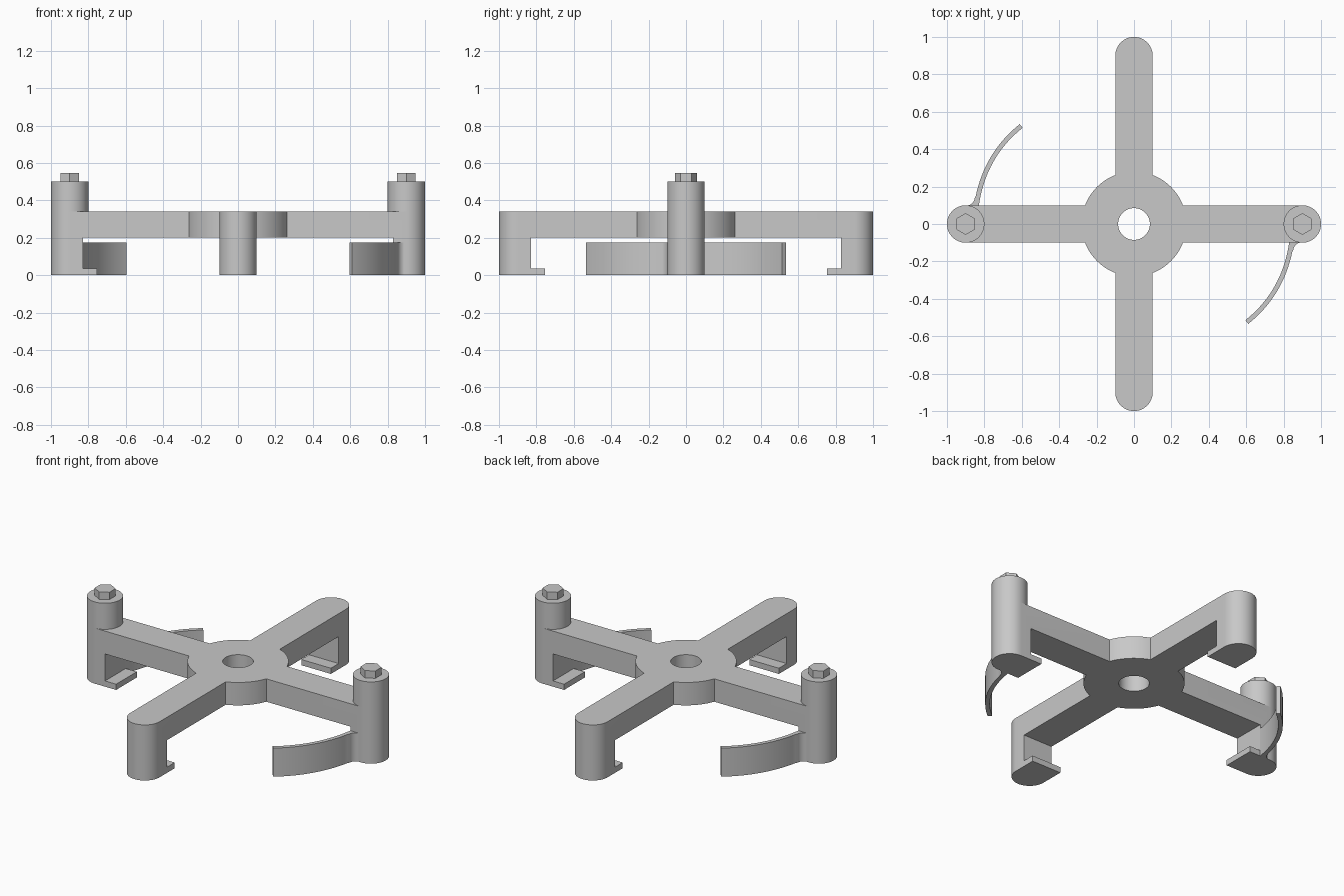
import bpy
import bmesh
from math import cos, sin, pi, asin
from mathutils import Vector, Matrix

cube = bpy.data.objects.get("Cube")
if cube:
    bpy.data.objects.remove(cube, do_unlink=True)

grey = bpy.data.materials.new("plain grey")
grey.use_nodes = True
colour = (0.58, 0.58, 0.58, 1)
grey.diffuse_color = colour
grey.node_tree.nodes["Principled BSDF"].inputs["Base Color"].default_value = colour

ARM_R = 0.1       # half width of an arm, radius of its round end
ARM_END = 0.9     # centre of the round end
HUB_R = 0.28
ARM_TOP = 0.34
ARM_UNDER = 0.2


def arc(centre, radius, start, end, steps):
    """Points along a circular arc."""
    return [Vector((centre[0] + radius * cos(start + (end - start) * i / steps),
                    centre[1] + radius * sin(start + (end - start) * i / steps)))
            for i in range(steps + 1)]


def prism(name, outline, low, high, smooth=True):
    """Extrude a closed plan outline between two heights."""
    bm = bmesh.new()
    face = bm.faces.new([bm.verts.new((p[0], p[1], low)) for p in outline])
    top = bmesh.ops.extrude_face_region(bm, geom=[face])["geom"]
    bmesh.ops.translate(bm, vec=(0, 0, high - low),
                        verts=[v for v in top if isinstance(v, bmesh.types.BMVert)])
    bmesh.ops.recalc_face_normals(bm, faces=bm.faces)
    mesh = bpy.data.meshes.new(name)
    bm.to_mesh(mesh)
    bm.free()
    mesh.materials.append(grey)
    obj = bpy.data.objects.new(name, mesh)
    bpy.context.collection.objects.link(obj)
    if smooth:
        shade(obj)
    return obj


def shade(obj):
    bpy.ops.object.select_all(action="DESELECT")
    obj.select_set(True)
    bpy.context.view_layer.objects.active = obj
    bpy.ops.object.shade_smooth_by_angle(angle=pi / 6)


def cut(obj, outline, low, high):
    """Remove a prism from an object."""
    cutter = prism("cutter", outline, low, high, smooth=False)
    cutter.hide_render = True
    mod = obj.modifiers.new("cut", "BOOLEAN")
    mod.operation = "DIFFERENCE"
    mod.solver = "EXACT"
    mod.object = cutter
    bpy.context.view_layer.objects.active = obj
    bpy.ops.object.modifier_apply(modifier=mod.name)
    bpy.data.objects.remove(cutter, do_unlink=True)


def square(half):
    return [(-half, -half), (half, -half), (half, half), (-half, half)]


# Cross frame: hub, four arms, legs and foot lips from one plan outline
half_angle = asin(ARM_R / HUB_R)
quarter = (arc((ARM_END, 0), ARM_R, -pi / 2, pi / 2, 32)
           + arc((0, 0), HUB_R, half_angle, pi / 2 - half_angle, 16))
outline = []
for k in range(4):
    turn = Matrix.Rotation(k * pi / 2, 2)
    outline += [turn @ p for p in quarter]
frame = prism("cross_frame", outline, 0, ARM_TOP, smooth=False)
cut(frame, square(0.83), 0.035, ARM_UNDER)        # space under the arms
cut(frame, square(0.755), -0.1, 0.1)              # space between the lips
cut(frame, arc((0, 0), 0.085, 0, 2 * pi, 48)[:-1], 0.1, 0.5)   # centre hole
shade(frame)

# Curved blade outline, left end joined to the leg with a small fillet
start, bend, end = Vector((-0.845, 0.08)), Vector((-0.81, 0.36)), Vector((-0.603, 0.524))
outer, inner = [], []
STEPS = 24
for i in range(STEPS + 1):
    t = i / STEPS
    p = start * (1 - t) ** 2 + bend * 2 * t * (1 - t) + end * t ** 2
    along = ((bend - start) * (1 - t) + (end - bend) * t).normalized()
    side = Vector((-along.y, along.x)) * 0.0125
    outer.append(p + side)
    inner.append(p - side)
fillet = arc((-0.895, 0.142), 0.043, -pi / 2, -0.1, 8)
blade_plan = ([Vector((-0.895, 0.08))] + fillet
              + [p for p in outer if p.y > 0.142] + inner[::-1])

# Post, hex bolt head and blade on each side
for label, sign in (("right", 1), ("left", -1)):
    x = -ARM_END * sign
    prism(label + "_post", arc((x, 0), ARM_R, 0, 2 * pi, 64)[:-1], ARM_TOP, 0.5)
    prism(label + "_bolt_head", arc((x, 0), 0.058, pi / 2, 2.5 * pi, 6)[:-1],
          0.5, 0.545, smooth=False)
    prism(label + "_blade", [p * sign for p in blade_plan], 0, 0.175)
